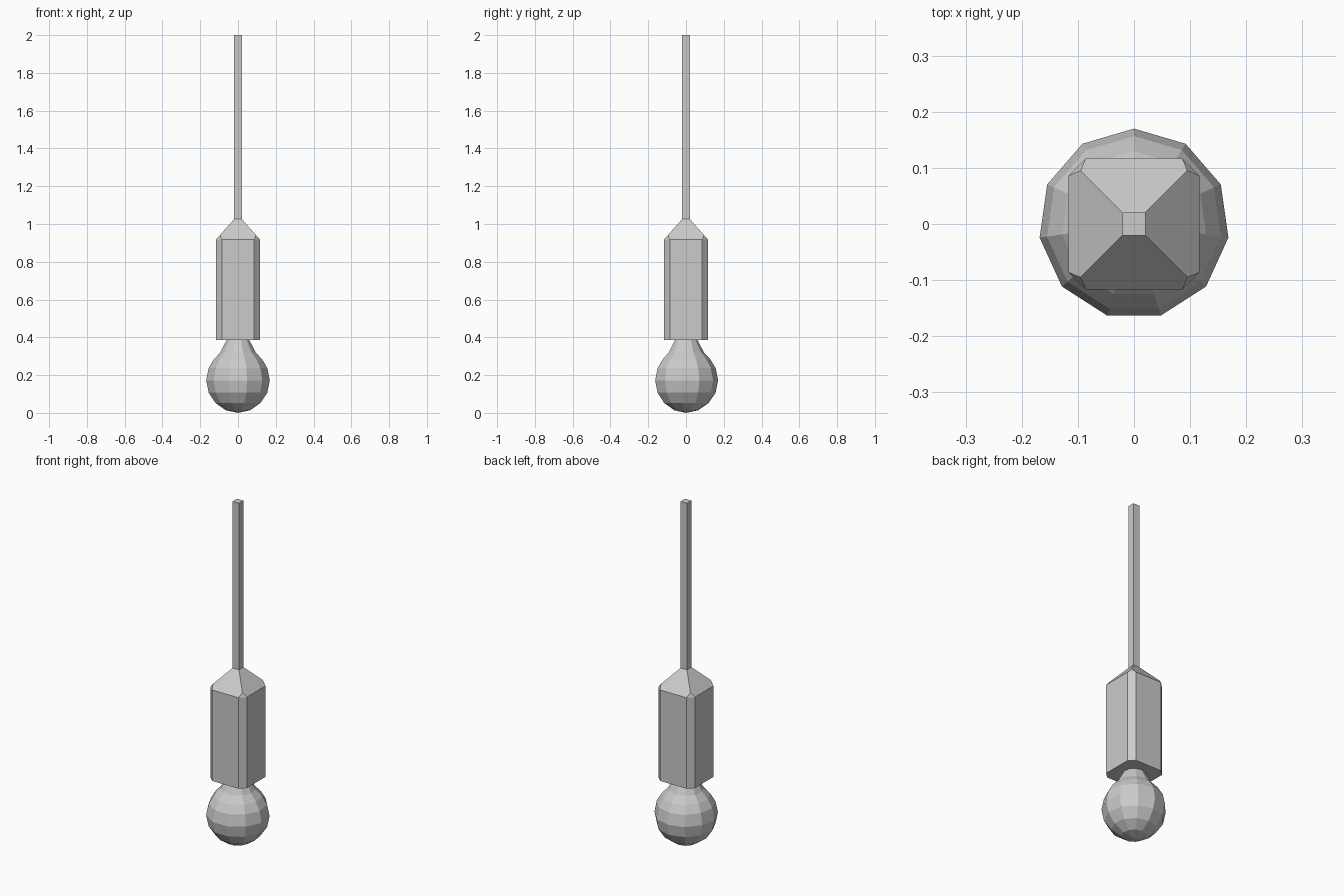
import bpy, bmesh
from math import pi, sin, cos, radians

if "Cube" in bpy.data.objects:
    bpy.data.objects.remove(bpy.data.objects["Cube"])


def finish(name, bm):
    bmesh.ops.recalc_face_normals(bm, faces=bm.faces[:])
    mesh = bpy.data.meshes.new(name)
    bm.to_mesh(mesh)
    bm.free()
    obj = bpy.data.objects.new(name, mesh)
    bpy.context.collection.objects.link(obj)
    return obj


# Hanging rod: square bar
bpy.ops.mesh.primitive_cube_add(size=1, location=(0, 0, 1.512))
rod = bpy.context.object
rod.name = "hanging_rod"
rod.scale = (0.041, 0.041, 0.976)

# Lamp socket: square housing with chamfered corners and a pyramid cap
half, flat, ridge, tip = 0.117, 0.086, 0.095, 0.0205
base_z, shoulder_z, tip_z = 0.385, 0.917, 1.026
ridge_z = shoulder_z + (half - ridge) / (half - tip) * (tip_z - shoulder_z)
bm = bmesh.new()
for sx in (-1, 1):
    for sy in (-1, 1):
        for x, y, z in ((half, flat, base_z), (flat, half, base_z),
                        (half, flat, shoulder_z), (flat, half, shoulder_z),
                        (ridge, ridge, ridge_z), (tip, tip, tip_z)):
            bm.verts.new((sx * x, sy * y, z))
bmesh.ops.convex_hull(bm, input=bm.verts[:])
bmesh.ops.dissolve_limit(bm, angle_limit=radians(1),
                         verts=bm.verts[:], edges=bm.edges[:])
finish("lamp_socket", bm)

# Bulb: eleven-sided globe narrowing to a neck
sides = 11
radius, centre_z = 0.17, 0.172
profile = [(0.065, 0.014), (0.12, 0.052), (0.157, 0.107), (radius, centre_z),
           (0.157, 0.237), (0.13, 0.282), (0.095, 0.32), (0.06, 0.387)]
bm = bmesh.new()
rings = [[bm.verts.new((r * sin(2 * pi * i / sides), r * cos(2 * pi * i / sides), z))
          for i in range(sides)] for r, z in profile]
pole = bm.verts.new((0, 0, 0))
for i in range(sides):
    j = (i + 1) % sides
    bm.faces.new((pole, rings[0][i], rings[0][j]))
    for lower, upper in zip(rings, rings[1:]):
        bm.faces.new((lower[i], lower[j], upper[j], upper[i]))
bm.faces.new(rings[-1])
finish("bulb", bm)
